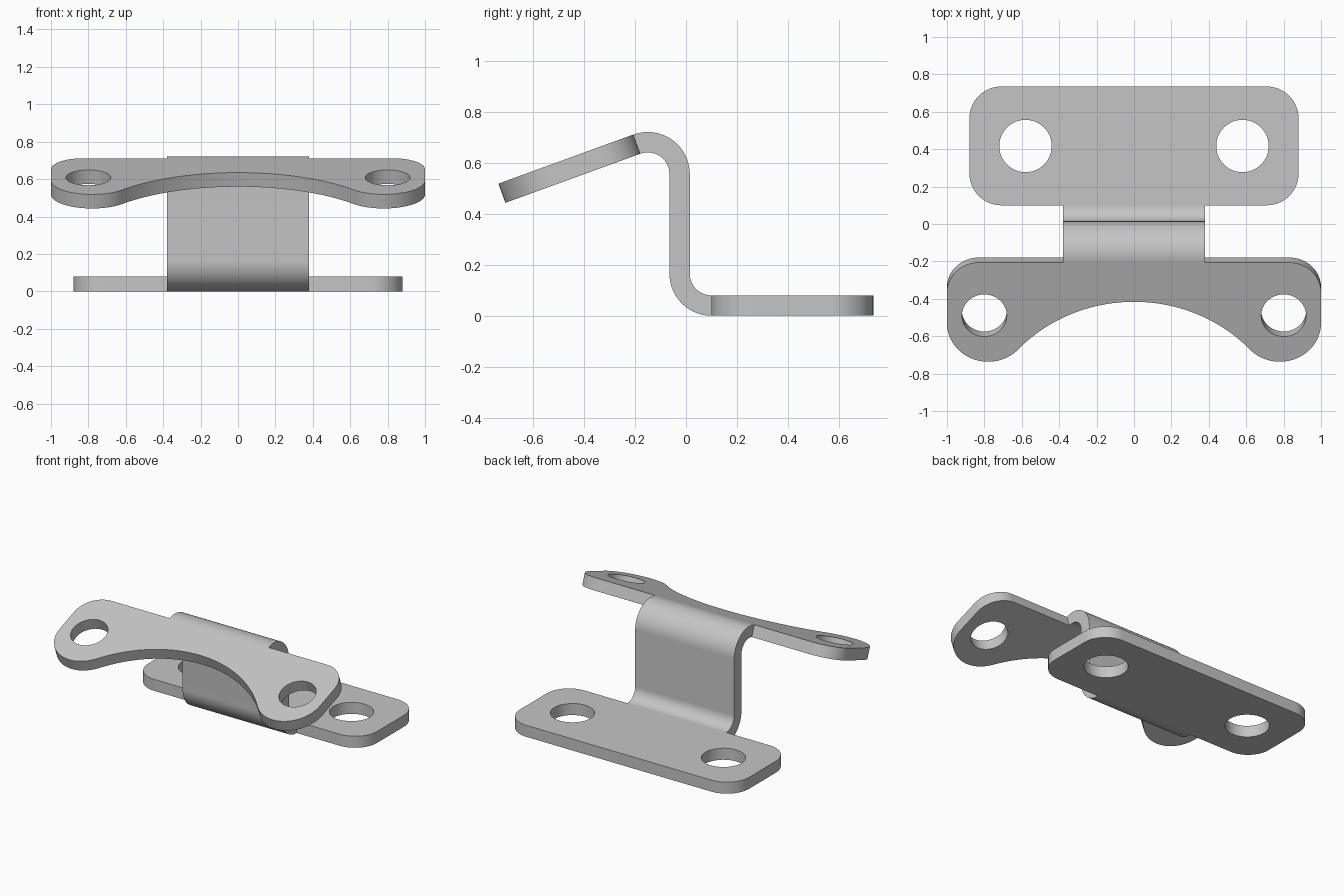
import bpy
import bmesh
from math import cos, sin, radians, atan2, degrees
from mathutils import Matrix, Vector

cube = bpy.data.objects.get("Cube")
if cube:
    bpy.data.objects.remove(cube, do_unlink=True)

steel = bpy.data.materials.new("grey_steel")
steel.use_nodes = True
GREY = (0.56, 0.56, 0.56, 1)
steel.diffuse_color = GREY
steel.node_tree.nodes["Principled BSDF"].inputs["Base Color"].default_value = GREY

THICK = 0.08


def arc(cx, cy, r, start, end, steps=16):
    """Points on an arc, angles in degrees."""
    angles = [radians(start + (end - start) * i / steps) for i in range(steps + 1)]
    return [(cx + r * cos(a), cy + r * sin(a)) for a in angles]


def hole(cx, cy, r):
    return arc(cx, cy, r, 0, 360, 48)[:-1]


def extruded(name, loops, depth, matrix):
    """Fill an outline with its holes, give it depth and place it."""
    bm = bmesh.new()
    edges = []
    for loop in loops:
        verts = [bm.verts.new((x, y, 0)) for x, y in loop]
        edges += [bm.edges.new((verts[i - 1], v)) for i, v in enumerate(verts)]
    bmesh.ops.triangle_fill(bm, use_beauty=True, use_dissolve=False, edges=edges)
    solid = bmesh.ops.extrude_face_region(bm, geom=bm.faces[:])
    moved = [g for g in solid["geom"] if isinstance(g, bmesh.types.BMVert)]
    bmesh.ops.translate(bm, vec=Vector((0, 0, depth)), verts=moved)
    bmesh.ops.transform(bm, matrix=matrix, verts=bm.verts)
    bmesh.ops.recalc_face_normals(bm, faces=bm.faces)
    mesh = bpy.data.meshes.new(name)
    bm.to_mesh(mesh)
    bm.free()
    mesh.materials.append(steel)
    obj = bpy.data.objects.new(name, mesh)
    bpy.context.collection.objects.link(obj)
    bpy.ops.object.select_all(action='DESELECT')
    obj.select_set(True)
    bpy.context.view_layer.objects.active = obj
    bpy.ops.object.shade_smooth_by_angle(angle=radians(30))


# Base plate: rounded rectangle with two holes
W, BACK, FRONT, R = 0.88, 0.735, 0.10, 0.17
base = (arc(W - R, BACK - R, R, 0, 90) + arc(R - W, BACK - R, R, 90, 180)
        + arc(R - W, FRONT + R, R, 180, 270) + arc(W - R, FRONT + R, R, 270, 360))
extruded("base_plate", [base, hole(0.58, 0.417, 0.14), hole(-0.58, 0.417, 0.14)],
         THICK, Matrix())

# Strap: bent side profile, drawn in y and z and extruded along x
TILT = 20
outer, inner = 0.165, 0.165 - THICK
low = (FRONT, outer)
high = (-0.15, 0.556)
profile = (arc(*low, outer, 270, 180) + arc(*high, inner, 0, 90 + TILT)
           + arc(*high, outer, 90 + TILT, 0) + arc(*low, inner, 180, 270))
# The upper bend's inner and outer walls line up with the lower bend's
HALF = 0.38
to_side = Matrix(((0, 0, 1, -HALF), (1, 0, 0, 0), (0, 1, 0, 0), (0, 0, 0, 1)))
extruded("bent_strap", [profile], 2 * HALF, to_side)

# Tilted plate: two lobes joined by a concave front edge
LOBE_R, LOBE_X, LOBE_Y, DIP = 0.22, 0.78, 0.344, 0.223
gap = LOBE_Y - DIP
scoop = (LOBE_X ** 2 + gap ** 2 - LOBE_R ** 2) / (2 * (LOBE_R + gap))
meet = degrees(atan2(DIP + scoop - LOBE_Y, -LOBE_X))
right_half = arc(1 - R, R, R, -90, 0) + arc(LOBE_X, LOBE_Y, LOBE_R, 0, meet, 28)
right_half += arc(0, DIP + scoop, scoop, meet - 180, -90, 28)[1:]
left_half = [(-x, y) for x, y in reversed(right_half[:-1])]
end = radians(90 + TILT)
place = (Matrix.Translation((0, high[0] + outer * cos(end), high[1] + outer * sin(end)))
         @ Matrix.Rotation(radians(180 + TILT), 4, 'X'))
extruded("tilted_plate",
         [right_half + left_half, hole(0.8, 0.301, 0.12), hole(-0.8, 0.301, 0.12)],
         THICK, place)
